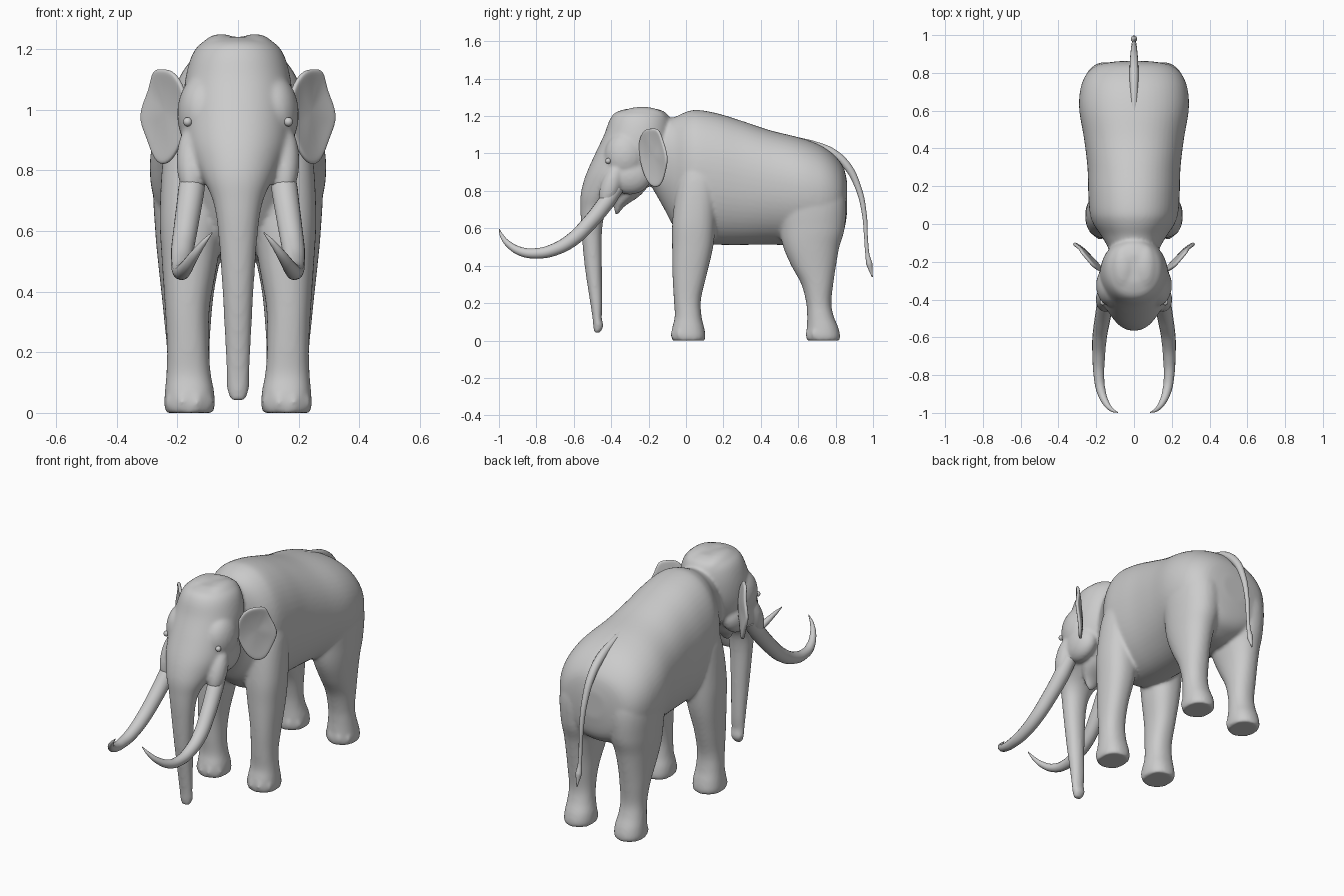
import bpy, bmesh, math
from mathutils import Vector, Matrix

if "Cube" in bpy.data.objects:
    bpy.data.objects.remove(bpy.data.objects["Cube"])


def smooth_rows(rows, steps=5):
    """Catmull-Rom interpolation through cross-section rows."""
    out = []
    n = len(rows)
    for i in range(n - 1):
        p0, p1, p2, p3 = (rows[max(0, min(n - 1, j))] for j in (i - 1, i, i + 1, i + 2))
        for s in range(steps):
            t = s / steps
            out.append([0.5 * (2 * b + (c - a) * t + (2 * a - 5 * b + 4 * c - d) * t * t
                               + (3 * b - a - 3 * c + d) * t ** 3)
                        for a, b, c, d in zip(p0, p1, p2, p3)])
    out.append(list(rows[-1]))
    return out


def loft(bm, rows, along, power=2.0, egg=0.0, side=1, sides=56):
    """Rows are (position, low, high, x centre, half width) along 'y' or 'z'."""
    rings = []
    for p, lo, hi, xc, hw in smooth_rows(rows):
        ring = []
        for k in range(sides):
            a = 2 * math.pi * k / sides
            c, s = math.cos(a), math.sin(a)
            u = math.copysign(abs(c) ** (2 / power), c)
            v = math.copysign(abs(s) ** (2 / power), s)
            x = side * (xc + hw * u * (1 - egg * v))
            w = (lo + hi) / 2 + (hi - lo) / 2 * v
            ring.append(bm.verts.new((x, p, w) if along == 'y' else (x, w, p)))
        rings.append(ring)
    faces = [bm.faces.new(rings[0]), bm.faces.new(rings[-1][::-1])]
    for r, q in zip(rings, rings[1:]):
        for k in range(sides):
            j = (k + 1) % sides
            faces.append(bm.faces.new((r[k], q[k], q[j], r[j])))
    bmesh.ops.recalc_face_normals(bm, faces=faces)


def blob(bm, loc, size, tilt=0.0):
    m = Matrix.Translation(loc) @ Matrix.Rotation(tilt, 4, 'X') @ Matrix.Diagonal((*size, 1))
    bmesh.ops.create_uvsphere(bm, u_segments=24, v_segments=14, radius=1, matrix=m)


def finish(bm, name):
    me = bpy.data.meshes.new(name)
    bm.to_mesh(me)
    bm.free()
    me.polygons.foreach_set("use_smooth", [True] * len(me.polygons))
    ob = bpy.data.objects.new(name, me)
    bpy.context.collection.objects.link(ob)
    return ob


def tube(name, pts, side=1):
    """Tapered tube through (x, y, z, radius) points."""
    cu = bpy.data.curves.new(name, 'CURVE')
    cu.dimensions = '3D'
    cu.bevel_depth, cu.bevel_resolution, cu.resolution_u = 1.0, 5, 10
    cu.use_fill_caps = True
    sp = cu.splines.new('BEZIER')
    sp.bezier_points.add(len(pts) - 1)
    for b, (x, y, z, r) in zip(sp.bezier_points, pts):
        b.co, b.radius = (side * x, y, z), r
        b.handle_left_type = b.handle_right_type = 'AUTO'
    ob = bpy.data.objects.new(name, cu)
    bpy.context.collection.objects.link(ob)
    return ob


skin = bmesh.new()

# torso
loft(skin, [(-.20, .85, 1.10, 0, .11), (-.12, .71, 1.175, 0, .14), (-.06, .60, 1.195, 0, .175),
            (.0, .54, 1.222, 0, .215), (.06, .52, 1.233, 0, .235), (.17, .512, 1.214, 0, .242),
            (.3, .511, 1.174, 0, .246), (.45, .513, 1.124, 0, .264), (.6, .505, 1.087, 0, .289),
            (.7, .50, 1.052, 0, .286), (.77, .52, 1.01, 0, .265), (.82, .55, .96, 0, .228),
            (.848, .60, .91, 0, .175), (.862, .69, .84, 0, .08)], 'y', 2.15, -.05)

# head and trunk in one loft, from trunk tip to crown
loft(skin, [(.04, -.492, -.462, 0, .022), (.075, -.496, -.441, 0, .036), (.12, -.50, -.45, 0, .037),
            (.2, -.512, -.447, 0, .041), (.4, -.542, -.45, 0, .051), (.6, -.56, -.448, 0, .066),
            (.7, -.564, -.42, 0, .083), (.77, -.564, -.34, 0, .115), (.83, -.553, -.21, 0, .15),
            (.9, -.53, -.13, 0, .175), (1.0, -.485, -.085, 0, .182), (1.1, -.438, -.075, 0, .174),
            (1.18, -.408, -.085, 0, .152), (1.22, -.375, -.11, 0, .12), (1.24, -.31, -.16, 0, .07)], 'z', 2.1)

# lower jaw
loft(skin, [(.675, -.378, -.362, 0, .018), (.72, -.385, -.325, 0, .05), (.78, -.38, -.24, 0, .09),
            (.88, -.36, -.16, 0, .13)], 'z')

front_leg = [(0, -.073, .100, .16, .078), (.025, -.078, .104, .16, .083), (.07, -.073, .097, .16, .081),
             (.13, -.060, .083, .163, .073), (.22, -.065, .08, .165, .069), (.35, -.072, .11, .167, .074),
             (.5, -.074, .145, .159, .092), (.65, -.072, .16, .153, .105), (.85, -.045, .17, .143, .103),
             (.98, 0, .15, .13, .08)]
rear_leg = [(0, .647, .820, .16, .078), (.025, .642, .824, .16, .083), (.07, .646, .814, .16, .081),
            (.13, .648, .79, .163, .073), (.2, .643, .777, .164, .070), (.3, .617, .787, .166, .077),
            (.4, .563, .802, .166, .087), (.5, .52, .82, .162, .102), (.6, .5, .848, .155, .118),
            (.75, .49, .855, .15, .128), (.9, .53, .82, .135, .11)]

for s in (1, -1):
    # legs
    loft(skin, front_leg, 'z', 2.3, side=s)
    loft(skin, rear_leg, 'z', 2.15, side=s)
    # toenails
    for heel in (.014, .735):
        for a in (-55, -18, 18, 55):
            t = math.radians(a)
            blob(skin, (s * (.16 + .076 * math.sin(t)), heel - .084 * math.cos(t), .035), (.018, .016, .03))
    # tusk sockets, temples, cheeks, crown domes
    blob(skin, (s * .153, -.40, .83), (.05, .054, .125), -.35)
    blob(skin, (s * .118, -.325, .985), (.083, .112, .13))
    blob(skin, (s * .125, -.30, .88), (.066, .115, .10))
    blob(skin, (s * .055, -.235, 1.19), (.072, .13, .06))

body = finish(skin, "body_and_head")
rm = body.modifiers.new("fuse", 'REMESH')
rm.mode, rm.voxel_size, rm.use_smooth_shade = 'VOXEL', .009, True
sm = body.modifiers.new("soften", 'SMOOTH')
sm.factor, sm.iterations = .5, 9

# ear outline as (x, y, z), filled by shrinking rings towards a dished centre
ear = [(.165, -.255, 1.02), (.185, -.245, 1.09), (.218, -.222, 1.132), (.25, -.18, 1.134),
       (.283, -.145, 1.135), (.288, -.125, 1.07), (.334, -.095, .98), (.30, -.11, .91),
       (.275, -.13, .825), (.235, -.175, .812), (.20, -.215, .86), (.17, -.24, .94)]
for s in (1, -1):
    bm = bmesh.new()
    mid = sum((Vector(p) for p in ear), Vector()) / len(ear)
    rings = []
    for f in (1, .85, .45):
        dish = Vector((-.012, .012, 0)) * (1 - f)
        rings.append([bm.verts.new(((q := mid.lerp(Vector(p), f) + dish).x * s, q.y, q.z)) for p in ear])
    for r, q in zip(rings, rings[1:]):
        for k in range(len(ear)):
            j = (k + 1) % len(ear)
            bm.faces.new((r[k], r[j], q[j], q[k]))
    bm.faces.new(rings[-1])
    bmesh.ops.recalc_face_normals(bm, faces=bm.faces)
    ob = finish(bm, "ear")
    so = ob.modifiers.new("thickness", 'SOLIDIFY')
    so.thickness, so.offset = .018, 0
    sub = ob.modifiers.new("round", 'SUBSURF')
    sub.levels = sub.render_levels = 2

    # eyes
    bm = bmesh.new()
    blob(bm, (s * .166, -.416, .96), (.015, .015, .015))
    finish(bm, "eye")

    # tusks
    tube("tusk", [(.145, -.37, .82, .040), (.154, -.43, .735, .044), (.170, -.52, .625, .041),
                  (.183, -.61, .538, .038), (.187, -.71, .484, .033), (.186, -.80, .466, .028),
                  (.175, -.88, .475, .024), (.147, -.95, .516, .017), (.115, -.985, .56, .010),
                  (.085, -.998, .595, .002)], s)

# tail with tuft
tube("tail", [(0, .58, 1.077, .014), (0, .68, 1.048, .020), (0, .78, 1.005, .024), (0, .86, .935, .022),
              (0, .92, .82, .017), (0, .953, .68, .013), (0, .963, .54, .010), (0, .97, .46, .011),
              (0, .98, .41, .017), (0, .996, .34, .003)])
